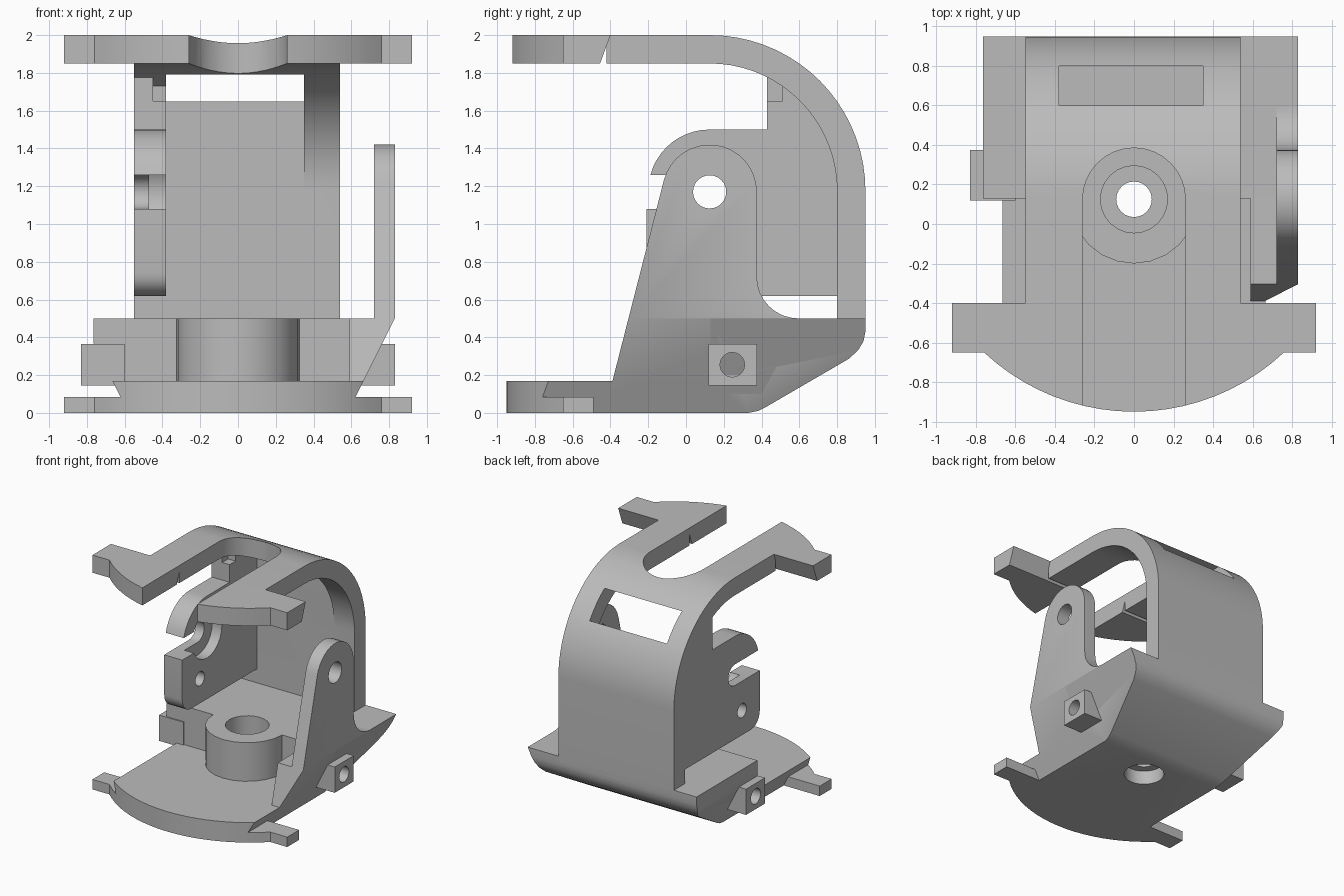
import bpy, bmesh
from math import cos, sin, radians
from mathutils import Vector

cube = bpy.data.objects.get("Cube")
if cube:
    bpy.data.objects.remove(cube, do_unlink=True)

grey = bpy.data.materials.new("plain_grey")
grey.use_nodes = True
grey.diffuse_color = (0.5, 0.5, 0.5, 1)
grey.node_tree.nodes["Principled BSDF"].inputs["Base Color"].default_value = (0.5, 0.5, 0.5, 1)


def arc(cx, cy, r, start, end, n=14):
    """Points along a circular arc, angles in degrees."""
    angles = [radians(start + (end - start) * i / n) for i in range(n + 1)]
    return [(cx + r * cos(a), cy + r * sin(a)) for a in angles]


def prism(name, pts, axis, lo, hi):
    """Extrude a 2D profile along an axis: x takes (y, z), y takes (x, z), z takes (x, y)."""
    place = {"x": lambda p, t: (t, p[0], p[1]),
             "y": lambda p, t: (p[0], t, p[1]),
             "z": lambda p, t: (p[0], p[1], t)}[axis]
    bm = bmesh.new()
    face = bm.faces.new([bm.verts.new(place(p, lo)) for p in pts])
    moved = bmesh.ops.extrude_face_region(bm, geom=[face])["geom"]
    shift = Vector(place((0, 0), hi - lo))
    bmesh.ops.translate(bm, verts=[v for v in moved if isinstance(v, bmesh.types.BMVert)], vec=shift)
    bmesh.ops.recalc_face_normals(bm, faces=bm.faces)
    mesh = bpy.data.meshes.new(name)
    bm.to_mesh(mesh)
    bm.free()
    mesh.materials.append(grey)
    obj = bpy.data.objects.new(name, mesh)
    bpy.context.collection.objects.link(obj)
    return obj


def box(name, x, y, z):
    return prism(name, [(x[0], y[0]), (x[1], y[0]), (x[1], y[1]), (x[0], y[1])], "z", *z)


def rod(name, axis, a, b, r, lo, hi):
    return prism(name, arc(a, b, r, 0, 345, 23), axis, lo, hi)


def combine(obj, other, operation="DIFFERENCE"):
    """Apply a boolean and discard the helper."""
    mod = obj.modifiers.new("bool", "BOOLEAN")
    mod.operation, mod.object, mod.solver = operation, other, "EXACT"
    graph = bpy.context.evaluated_depsgraph_get()
    graph.update()
    mesh = bpy.data.meshes.new_from_object(obj.evaluated_get(graph))
    obj.modifiers.clear()
    obj.data = mesh
    bpy.data.objects.remove(other, do_unlink=True)


PY, PZ = 0.125, 1.175                                  # pivot axis
nose = arc(0, 0.16, 1.11, 226.8, 313.2, 20)            # curved front edge

# Base: tapered cross-section trimmed by side profile and plan outline
base = prism("base", [(-0.58, 0), (0.58, 0), (0.83, 0.5), (-0.765, 0.5), (-0.765, 0.37)], "y", -1.2, 1.2)
side = [(-1.1, 0), (0.33, 0), (0.38, 0.01), (0.43, 0.035), (0.86, 0.285), (0.91, 0.33), (0.94, 0.38),
        (0.95, 0.43), (0.95, 0.5), (0.13, 0.5), (0.13, 0.17), (-1.1, 0.17)]
combine(base, prism("cut", side, "x", -1, 1), "INTERSECT")
combine(base, prism("cut", nose + [(1, -0.65), (1, 1), (-1, 1), (-1, -0.65)], "z", -0.1, 0.6), "INTERSECT")

# Thin flange with the two lower tabs
flange = prism("base_flange", nose + [(0.92, -0.65), (0.92, -0.49), (-0.92, -0.49), (-0.92, -0.65)],
               "z", 0, 0.085)

# Central hub with a stepped bore through hub and base
hub = rod("hub", "z", 0, PY, 0.325, 0.05, 0.5)
for part in (base, hub):
    for r, lo, hi in ((0.09, -0.1, 0.6), (0.17, 0.25, 0.6), (0.16, -0.1, 0.12)):
        combine(part, rod("cut", "z", 0, PY, r, lo, hi))

# Right-hand wall and ear, stepped across its thickness
ear = prism("side_ear", [(0.59, 0.1), (0.63, 0.1), (0.83, 0.5), (0.83, 1.5), (0.72, 1.5), (0.72, 0.5),
                         (0.59, 0.5)], "y", -1, 1)
outline = ([(-0.407, 0.1), (0.4, 0.1), (0.62, 0.5)] + arc(0.595, 0.72, 0.22, 270, 180, 8)
           + arc(PY, PZ - 0.005, 0.25, 0, 166, 16))
combine(ear, prism("cut", outline, "x", 0, 1), "INTERSECT")
combine(ear, rod("cut", "x", PY, PZ - 0.005, 0.088, 0, 1))

# Drilled lugs on both flanks
for label, s in (("left", 1), ("right", -1)):
    lug = box(label + "_lug", sorted((s * 0.6, s * 0.83)), (0.12, 0.375), (0.145, 0.365))
    drill = sorted((s * 0.68, s * 0.9))
    combine(lug, rod("cut", "x", 0.245, 0.255, 0.065, *drill))
    combine(base, rod("cut", "x", 0.245, 0.255, 0.065, *drill))

# Curved back shell running into the top arm
shell_profile = ([(-0.42, 2)] + arc(PY, PZ, 0.825, 90, 0, 18) + [(0.95, 0.45), (0.8, 0.45)]
                 + arc(PY, PZ, 0.675, 0, 90, 18) + [(-0.42, 1.85)])
shell = prism("back_shell", shell_profile, "x", -0.55, 0.54)
combine(shell, box("cut", (-0.38, 0.35), (0.4, 0.8), (0.4, 1.85)))

# Top front plate with slanted tabs
top = prism("top_plate", nose + [(0.92, -0.65), (0.92, -0.3), (-0.92, -0.3), (-0.92, -0.65)], "z", 1.85, 2)
combine(top, prism("cut", [(-1.1, 1.8), (-0.473, 1.8), (-0.363, 2.1), (-1.1, 2.1)], "x", -1, 1), "INTERSECT")

# Round-ended slot from the front edge into the shell
for part in (top, shell):
    combine(part, prism("cut", [(-0.26, -1.2), (0.26, -1.2)] + arc(0, PY, 0.26, 0, 180, 16), "z", 1.5, 2.1))

# Left-hand inner wall with an open hook
hook_profile = ([(0.87, 0.62), (0.87, 1.3)] + arc(PY, PZ, 0.74, 10, 62, 8)
                + [(0.43, 1.8), (0.43, 1.5)] + arc(PY, PZ, 0.325, 90, 165, 10)
                + [(-0.15, 1.26), (-0.15, 1.08), (-0.21, 1.08)] + arc(-0.09, 0.74, 0.12, 180, 270, 6))
hook = prism("hook_wall", hook_profile, "x", -0.55, -0.38)
combine(hook, box("cut", (-0.6, -0.3), (-0.4, PY), (1.08, 1.26)))
combine(hook, rod("cut", "x", PY, PZ - 0.005, 0.09, -0.6, -0.3))
combine(hook, rod("cut", "x", PY, PZ - 0.005, 0.2, -0.47, -0.3))
combine(hook, rod("cut", "x", 0.03, 0.83, 0.06, -0.6, -0.3))
combine(hook, box("cut", (-0.45, -0.3), (0.4, 0.51), (1.65, 1.9)))

# Smooth the curves, keep the edges sharp
parts = [base, flange, hub, ear, shell, top, hook] + [bpy.data.objects[n] for n in ("left_lug", "right_lug")]
bpy.ops.object.select_all(action="DESELECT")
for part in parts:
    part.select_set(True)
bpy.context.view_layer.objects.active = base
bpy.ops.object.shade_smooth_by_angle(angle=radians(32))
